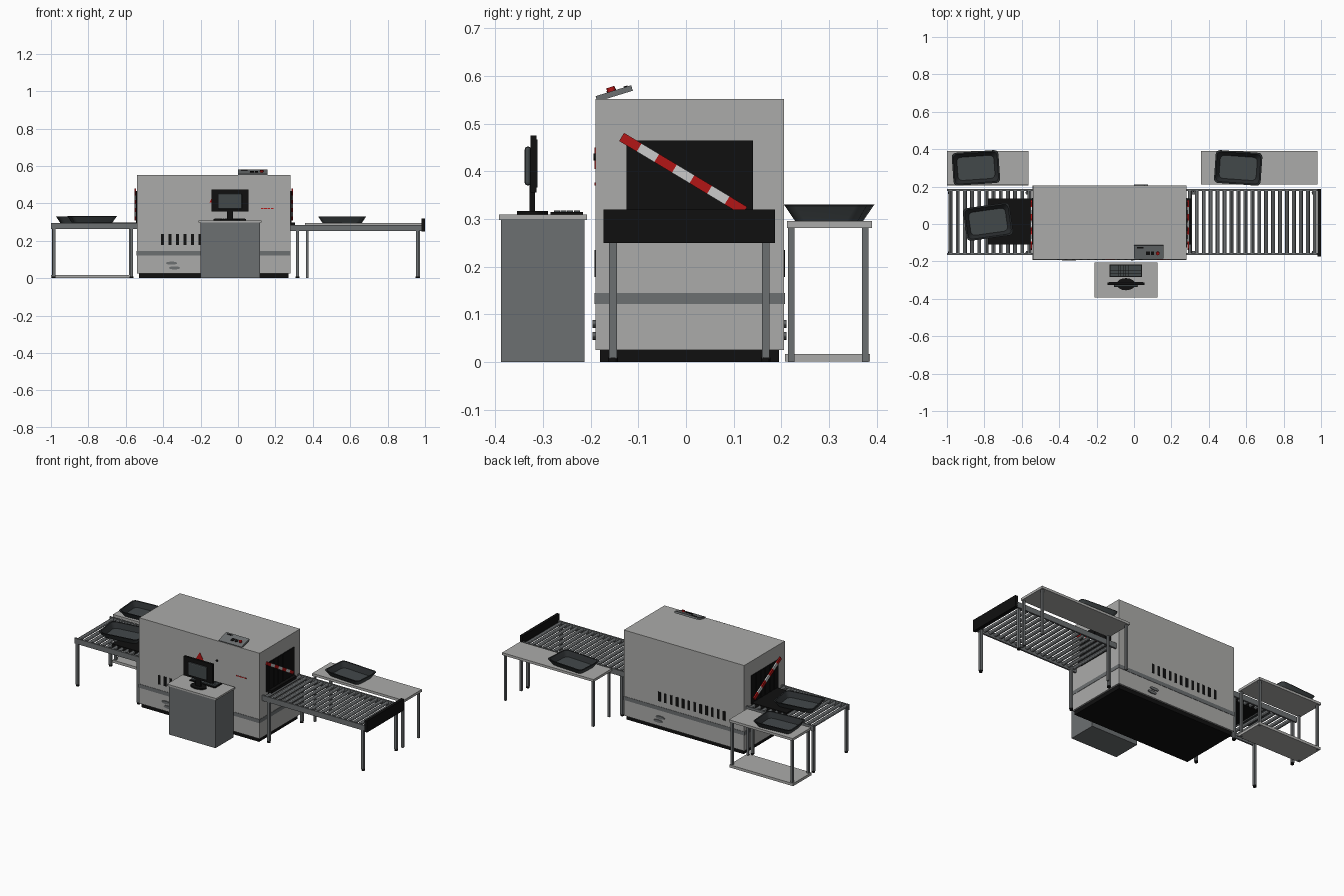
import bpy, bmesh, math
from mathutils import Matrix, Vector

cube = bpy.data.objects.get("Cube")
if cube:
    bpy.data.objects.remove(cube, do_unlink=True)


def material(name, r, g, b):
    m = bpy.data.materials.new(name)
    m.use_nodes = True
    m.diffuse_color = (r, g, b, 1)
    m.node_tree.nodes["Principled BSDF"].inputs["Base Color"].default_value = (r, g, b, 1)
    return m


LIGHT = material("light grey", 0.41, 0.41, 0.4)
STEEL = material("steel grey", 0.15, 0.16, 0.165)
BLACK = material("black", 0.005, 0.005, 0.005)
RED = material("red", 0.45, 0.008, 0.008)
WHITE = material("white", 0.6, 0.6, 0.6)
TRAY = material("tray slate", 0.055, 0.065, 0.068)
RIM = material("dark slate", 0.022, 0.025, 0.027)


def finish(name, bm, *mats, smooth=False):
    bmesh.ops.recalc_face_normals(bm, faces=bm.faces)
    me = bpy.data.meshes.new(name)
    bm.to_mesh(me)
    bm.free()
    for m in mats:
        me.materials.append(m)
    ob = bpy.data.objects.new(name, me)
    bpy.context.collection.objects.link(ob)
    if smooth:
        bpy.ops.object.select_all(action='DESELECT')
        ob.select_set(True)
        bpy.context.view_layer.objects.active = ob
        bpy.ops.object.shade_smooth_by_angle()
    return ob


def boxes(name, mat, *bounds):
    """One object from boxes given as x0, x1, y0, y1, z0, z1."""
    bm = bmesh.new()
    for x0, x1, y0, y1, z0, z1 in bounds:
        mid = Vector((x0 + x1, y0 + y1, z0 + z1)) / 2
        size = Matrix.Diagonal((x1 - x0, y1 - y0, z1 - z0, 1))
        bmesh.ops.create_cube(bm, size=1, matrix=Matrix.Translation(mid) @ size)
    return finish(name, bm, mat)


def discs(name, mat, centres, radius, depth, axis, sides=16, scale=(1, 1, 1)):
    """Cylinders lying along the given axis, scaled across it."""
    turn = {'X': Matrix.Rotation(math.pi / 2, 4, 'Y'),
            'Y': Matrix.Rotation(math.pi / 2, 4, 'X'),
            'Z': Matrix.Identity(4)}[axis]
    bm = bmesh.new()
    for c in centres:
        place = Matrix.Translation(c) @ Matrix.Diagonal((*scale, 1)) @ turn
        bmesh.ops.create_cone(bm, cap_ends=True, segments=sides, radius1=radius,
                              radius2=radius, depth=depth, matrix=place)
    return finish(name, bm, mat, smooth=sides > 6)


# Scanner body, plinth and band
X0, X1, Y0, Y1 = -0.54, 0.28, -0.19, 0.205
boxes("scanner_body", LIGHT, (X0, X1, Y0, Y1, 0.025, 0.552))
boxes("plinth", BLACK, (X0 + 0.01, X1 - 0.01, Y0 + 0.01, Y1 - 0.01, 0, 0.026))
boxes("body_band", STEEL, (X0 - 0.002, X1 + 0.002, Y0 - 0.002, Y1 + 0.002, 0.122, 0.145))

# Vents, hatch handles and warning marks
for side, y in (("front", Y0), ("back", Y1)):
    boxes(side + "_vents", BLACK, *[
        (-0.412 + i * 0.04, -0.395 + i * 0.04, y - 0.002, y + 0.002, 0.178, 0.235)
        for i in range(12)])
    hx = -0.355 if side == "front" else 0.03
    discs(side + "_handles", STEEL, [(hx, y, 0.08), (hx + 0.015, y, 0.055)],
          0.03, 0.012, 'Y', 24, (1, 1, 0.28))
boxes("warning_label", RED, *[
    (x, x + 0.014, Y0 - 0.002, Y0, 0.37, 0.376) for x in (0.122, 0.14, 0.158, 0.176)])
sign = discs("warning_triangle", RED, [(0, 0, 0)], 0.03, 0.003, 'Y', 3)
sign.data.transform(Matrix.Rotation(-math.atan2(*[sign.data.vertices[0].co[i] for i in (0, 2)]), 4, 'Y'))
sign.location = (-0.127, Y0, 0.42)
discs("front_knob", BLACK, [(-0.01, Y0, 0.43)], 0.007, 0.008, 'Y')

# Tunnel curtains and striped barriers at both ends
for end, x, out in (("left", X1, 1), ("right", X0, -1)):
    strip = 0.265 / 12
    boxes(end + "_curtain", BLACK, *[
        (x - 0.002, x + 0.004 + 0.002 * (i % 2), -0.125 + i * strip,
         -0.125 + (i + 1) * strip, 0.29, 0.465) for i in range(12)]
        if out > 0 else [
        (x - 0.004 - 0.002 * (i % 2), x + 0.002, -0.125 + i * strip,
         -0.125 + (i + 1) * strip, 0.29, 0.465) for i in range(12)])
    length = 0.043
    for mat, tone, start in ((RED, "red", 0), (WHITE, "white", 1)):
        bar = boxes(f"{end}_barrier_{tone}", mat, *[
            (-0.004, 0.004, i * length, (i + 1) * length, -0.01, 0.01)
            for i in range(start, 7, 2)])
        bar.location = (x + out * 0.01, -0.135, 0.472)
        bar.rotation_euler.x = math.radians(-31)

# Belt through the tunnel
boxes("belt", BLACK, (-0.78, 0.305, -0.11, 0.135, 0.272, 0.297))


# Roller conveyors
def conveyor(name, x0, x1, top, legs):
    boxes(name + "_rails", STEEL, *[
        (x0, x1, y, y + 0.01, top - 0.033, top) for y in (-0.165, 0.177)])
    count = round((x1 - x0) / 0.037)
    step = (x1 - x0) / count
    discs(name + "_rollers", STEEL,
          [(x0 + (i + 0.5) * step, 0.011, top - 0.012) for i in range(count)],
          0.0105, 0.336, 'Y', 12)
    spots = [(x, y) for x in legs for y in (-0.153, 0.167)]
    boxes(name + "_legs", STEEL, *[
        (x - 0.008, x + 0.008, y - 0.008, y + 0.008, 0.008, top - 0.01) for x, y in spots])
    discs(name + "_feet", BLACK, [(x, y, 0.005) for x, y in spots], 0.01, 0.01, 'Z', 12)


conveyor("infeed_conveyor", -1.0, -0.54, 0.295, (-0.985, -0.57))
conveyor("outfeed_conveyor", 0.28, 0.985, 0.284, (0.318, 0.96))
boxes("end_stop", BLACK, (0.982, 1.0, -0.173, 0.187, 0.25, 0.32))


# Side tables
def table(name, x0, x1, shelf):
    boxes(name + "_top", LIGHT, (x0, x1, 0.212, 0.39, 0.281, 0.296))
    boxes(name + "_legs", STEEL, *[
        (x, x + 0.013, y, y + 0.013, 0, 0.282)
        for x in (x0 + 0.006, x1 - 0.019) for y in (0.214, 0.369)])
    if shelf:
        boxes(name + "_shelf", LIGHT, (x0, x1, 0.207, 0.386, 0.001, 0.017))


table("infeed_table", -1.0, -0.565, True)
table("outfeed_table", 0.357, 0.98, False)


# Trays with rounded corners and sloping walls
def tray(name, x, y, z, degrees):
    bm = bmesh.new()
    loops = []
    for inset, height in ((0.022, 0), (0.003, 0.03), (0, 0.034), (0.008, 0.034), (0.026, 0.005)):
        ring = []
        for k, (sx, sy) in enumerate(((1, 1), (-1, 1), (-1, -1), (1, -1))):
            for j in range(4):
                a = math.radians(k * 90 + j * 30)
                ring.append(bm.verts.new((sx * (0.103 - inset) + 0.022 * math.cos(a),
                                          sy * (0.066 - inset) + 0.022 * math.sin(a), height)))
        loops.append(ring)
    bm.faces.new(loops[0])
    n = len(loops[0])
    for k, (a, b) in enumerate(zip(loops, loops[1:])):
        for i in range(n):
            f = bm.faces.new((a[i], a[(i + 1) % n], b[(i + 1) % n], b[i]))
            f.material_index = 1 if k else 0
    bm.faces.new(loops[-1])
    ob = finish(name, bm, TRAY, RIM, smooth=True)
    ob.location = (x, y, z)
    ob.rotation_euler.z = math.radians(degrees)


tray("infeed_table_tray", -0.845, 0.3, 0.296, 4)
tray("outfeed_table_tray", 0.557, 0.3, 0.296, -4)
tray("conveyor_tray", -0.78, 0.012, 0.297, 8)

# Operator desk
boxes("desk_cabinet", STEEL, (-0.2, 0.118, -0.388, -0.213, 0, 0.299))
boxes("desk_top", LIGHT, (-0.21, 0.125, -0.392, -0.207, 0.298, 0.309))

# Monitor, stand and keyboard
boxes("monitor_frame", BLACK, (-0.142, 0.055, -0.326, -0.313, 0.356, 0.475))
housing = boxes("monitor_housing", TRAY, (-0.108, 0.021, -0.338, -0.325, 0.37, 0.452))
bevel = housing.modifiers.new("Bevel", 'BEVEL')
bevel.width = 0.006
bevel.segments = 2
boxes("monitor_screen", RIM, (-0.134, 0.047, -0.314, -0.311, 0.366, 0.467))
boxes("monitor_neck", BLACK, (-0.06, -0.026, -0.328, -0.316, 0.312, 0.4))
discs("monitor_foot", BLACK, [(-0.043, -0.322, 0.313)], 0.05, 0.008, 'Z', 24, (1, 0.65, 1))
boxes("keyboard", BLACK, (-0.132, 0.043, -0.284, -0.216, 0.309, 0.315))
boxes("keyboard_keys", TRAY, *[
    (-0.125 + i * 0.0136, -0.1125 + i * 0.0136, y, y + 0.0125, 0.314, 0.318)
    for i in range(12) for y in (-0.277, -0.263, -0.249, -0.235)])

# Tilted control panel on the roof
panel = [
    boxes("control_panel", STEEL, (0, 0.157, 0, 0.078, 0, 0.012)),
    boxes("panel_displays", BLACK, (0.065, 0.085, 0.025, 0.045, 0.011, 0.015),
          (0.092, 0.108, 0.025, 0.045, 0.011, 0.015), (0.015, 0.05, 0.062, 0.07, 0.011, 0.014)),
    discs("panel_button", RED, [(0.127, 0.035, 0.015)], 0.009, 0.012, 'Z')]
for ob in panel:
    ob.location = (0, -0.186, 0.546)
    ob.rotation_euler.x = math.radians(17)
